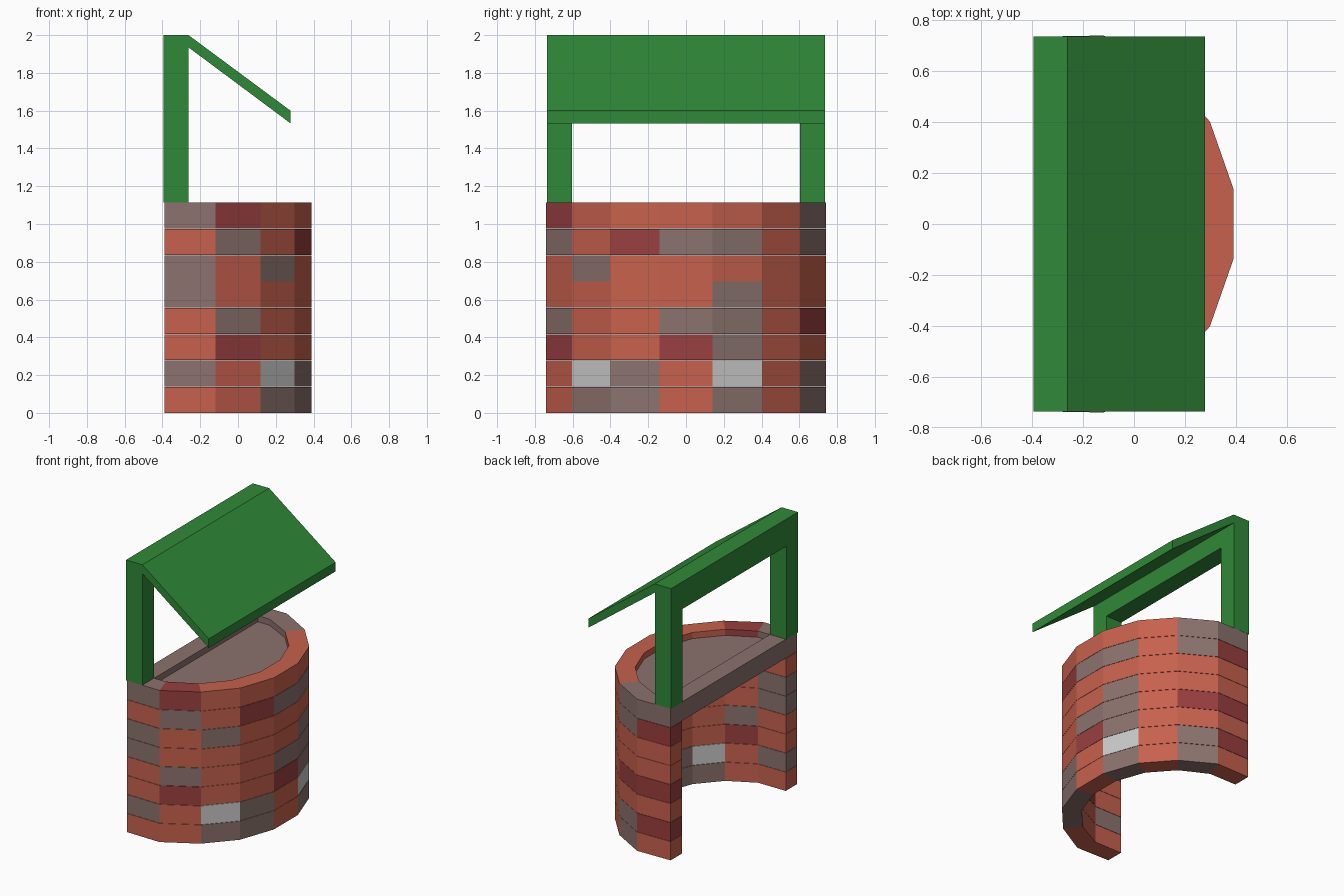
import bpy, bmesh, math

if "Cube" in bpy.data.objects:
    bpy.data.objects.remove(bpy.data.objects["Cube"])

def material(name, rgb):
    m = bpy.data.materials.new(name)
    m.diffuse_color = (*rgb, 1)
    m.use_nodes = True
    m.node_tree.nodes["Principled BSDF"].inputs["Base Color"].default_value = m.diffuse_color
    return m

RED = material("brick_red", (0.57, 0.12, 0.075))
DARK = material("brick_dark_red", (0.32, 0.05, 0.05))
GREY = material("brick_grey", (0.26, 0.17, 0.155))
PALE = material("brick_pale", (0.55, 0.55, 0.55))
GREEN = material("roof_green", (0.03, 0.25, 0.04))

def add_prism(bm, lower, upper, mat=0):
    a = [bm.verts.new(p) for p in lower]
    b = [bm.verts.new(p) for p in upper]
    n = len(a)
    faces = [bm.faces.new(a), bm.faces.new(b)]
    faces += [bm.faces.new((a[i], a[(i + 1) % n], b[(i + 1) % n], b[i])) for i in range(n)]
    for f in faces:
        f.material_index = mat

def finish(bm, name, mats):
    bmesh.ops.recalc_face_normals(bm, faces=bm.faces)
    me = bpy.data.meshes.new(name)
    bm.to_mesh(me)
    bm.free()
    for m in mats:
        me.materials.append(m)
    ob = bpy.data.objects.new(name, me)
    bpy.context.collection.objects.link(ob)

def box(name, x, y, z, mat):
    bm = bmesh.new()
    pts = [(x[0], y[0]), (x[1], y[0]), (x[1], y[1]), (x[0], y[1])]
    add_prism(bm, [(*p, z[0]) for p in pts], [(*p, z[1]) for p in pts])
    finish(bm, name, [mat])

# half-ring outlines, mirrored across y = 0
half_out = [(-.39, .735), (-.12, .74), (.12, .603), (.298, .402), (.39, .139)]
half_in = [(-.39, .602), (-.165, .602), (.032, .5), (.18, .334), (.26, .115)]
mirror = lambda pts: [(x, -y) for x, y in pts] + pts[::-1]
outer, inner = mirror(half_out), mirror(half_in)

# brick wall: one string per column, top row to bottom row
columns = ["grggrrgr", "dgrrgdrr", "rrgrrrpg", "rdrrrrgg", "rgrrgdrr",
           "rgrgggpg", "rrrrrrrr", "ggrrdrgg", "gdrrdrdr"]
PITCH = 1.115 / 8
bm = bmesh.new()
for i, col in enumerate(columns):
    quad = [outer[i], outer[i + 1], inner[i + 1], inner[i]]
    for row, c in enumerate(reversed(col)):
        z0 = row * PITCH
        z1 = z0 + PITCH - (0.002 if row < 7 else 0)
        add_prism(bm, [(*p, z0) for p in quad], [(*p, z1) for p in quad], "rdgp".index(c))
finish(bm, "brick_wall", [RED, DARK, GREY, PALE])

# stone lintel across the open back
box("back_lintel", (-.39, -.26), (-.602, .602), (7 * PITCH, 1.115), GREY)

# sunken cover inside the rim
bm = bmesh.new()
cover = [(-.26, -.602)] + inner[1:-1] + [(-.26, .602)]
add_prism(bm, [(*p, 7 * PITCH) for p in cover], [(*p, 1.07) for p in cover])
finish(bm, "well_cover", [GREY])

# roof posts and ridge beam
for name, s in (("front_post", -1), ("back_post", 1)):
    box(name, (-.395, -.262), sorted((s * .737, s * .603)), (1.115, 2), GREEN)
box("ridge_beam", (-.395, -.262), (-.603, .603), (1.8, 2), GREEN)

# sloping roof panel
profile = [(-.262, 2), (.278, 1.6), (.278, 1.533), (-.262, 1.935)]
bm = bmesh.new()
add_prism(bm, [(x, -.737, z) for x, z in profile], [(x, .737, z) for x, z in profile])
finish(bm, "roof_panel", [GREEN])
